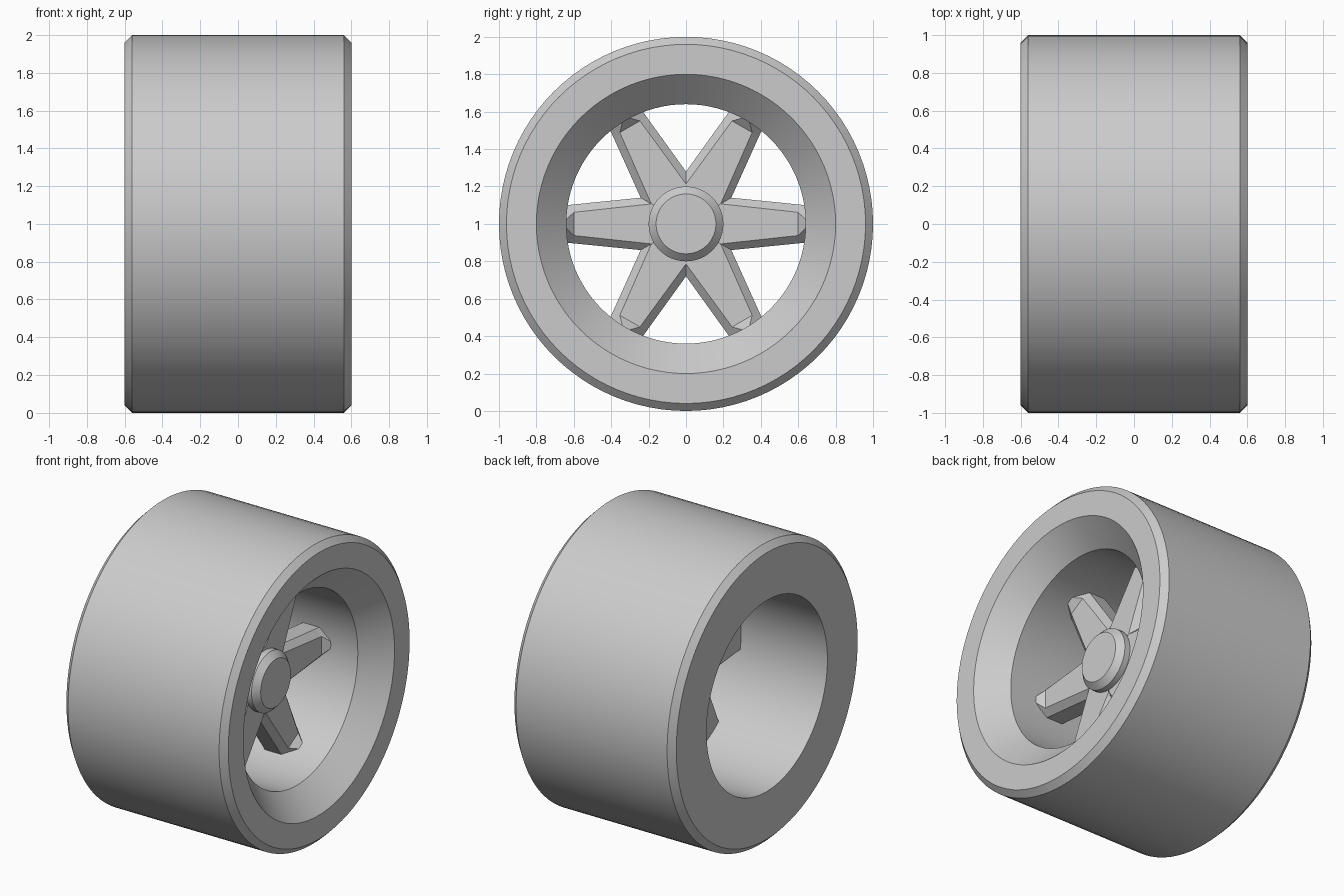
import bpy, bmesh
from math import radians
from mathutils import Matrix, Vector

if "Cube" in bpy.data.objects:
    bpy.data.objects.remove(bpy.data.objects["Cube"])

AXIS_Z = 1.0  # height of the axle


def finish(name, bm, smooth=True):
    bmesh.ops.remove_doubles(bm, verts=bm.verts, dist=1e-5)
    bmesh.ops.recalc_face_normals(bm, faces=bm.faces)
    mesh = bpy.data.meshes.new(name)
    bm.to_mesh(mesh)
    bm.free()
    obj = bpy.data.objects.new(name, mesh)
    bpy.context.collection.objects.link(obj)
    obj.location.z = AXIS_Z
    if smooth:
        bpy.context.view_layer.objects.active = obj
        obj.select_set(True)
        bpy.ops.object.shade_smooth_by_angle(angle=radians(30))
        obj.select_set(False)
    return obj


def lathe(name, profile, steps):
    """Spin an (x, radius) profile around the x axis."""
    bm = bmesh.new()
    verts = [bm.verts.new((x, 0, r)) for x, r in profile]
    edges = [bm.edges.new(pair) for pair in zip(verts, verts[1:])]
    bmesh.ops.spin(bm, geom=verts + edges, cent=(0, 0, 0), axis=(1, 0, 0),
                   angle=radians(360), steps=steps)
    return finish(name, bm)


# Tyre and rim: chamfered outside, straight bore, flared on the +x side
lathe("wheel_rim", [(-0.6, 0.64), (-0.6, 0.96), (-0.56, 1.0), (0.56, 1.0),
                    (0.6, 0.96), (0.6, 0.8), (0.44, 0.64), (-0.6, 0.64)], 96)

# Hub with chamfered cap
lathe("hub", [(-0.04, 0), (-0.04, 0.2), (0.24, 0.2), (0.28, 0.16), (0.28, 0)], 48)

# Six chamfered spokes whose tips ramp up into the rim
BACK, MID, FRONT = 0.04, 0.16, 0.20


def section(y_wall, w, y_front, f, front):
    return [(BACK, y_wall, -w), (BACK, y_wall, w), (MID, y_wall, w),
            (front, y_front, f), (front, y_front, -f), (MID, y_wall, -w)]


sections = [section(0.242, 0.14, 0.186, 0.107, FRONT),
            section(0.60, 0.104, 0.60, 0.062, FRONT),
            section(0.66, 0.098, 0.66, 0.004, FRONT + 0.06)]

bm = bmesh.new()
for i in range(6):
    turn = Matrix.Rotation(radians(60 * i), 4, 'X')
    rings = [[bm.verts.new(turn @ Vector(p)) for p in s] for s in sections]
    for a, b in zip(rings, rings[1:]):
        for k in range(6):
            n = (k + 1) % 6
            bm.faces.new((a[k], a[n], b[n], b[k]))
    bm.faces.new(rings[-1])
    # wedges joining the spoke to the centre
    bm.faces.new((bm.verts.new((BACK, 0, 0)), rings[0][0], rings[0][1]))
    bm.faces.new((bm.verts.new((FRONT, 0, 0)), rings[0][3], rings[0][4]))
finish("spokes", bm, smooth=False)
